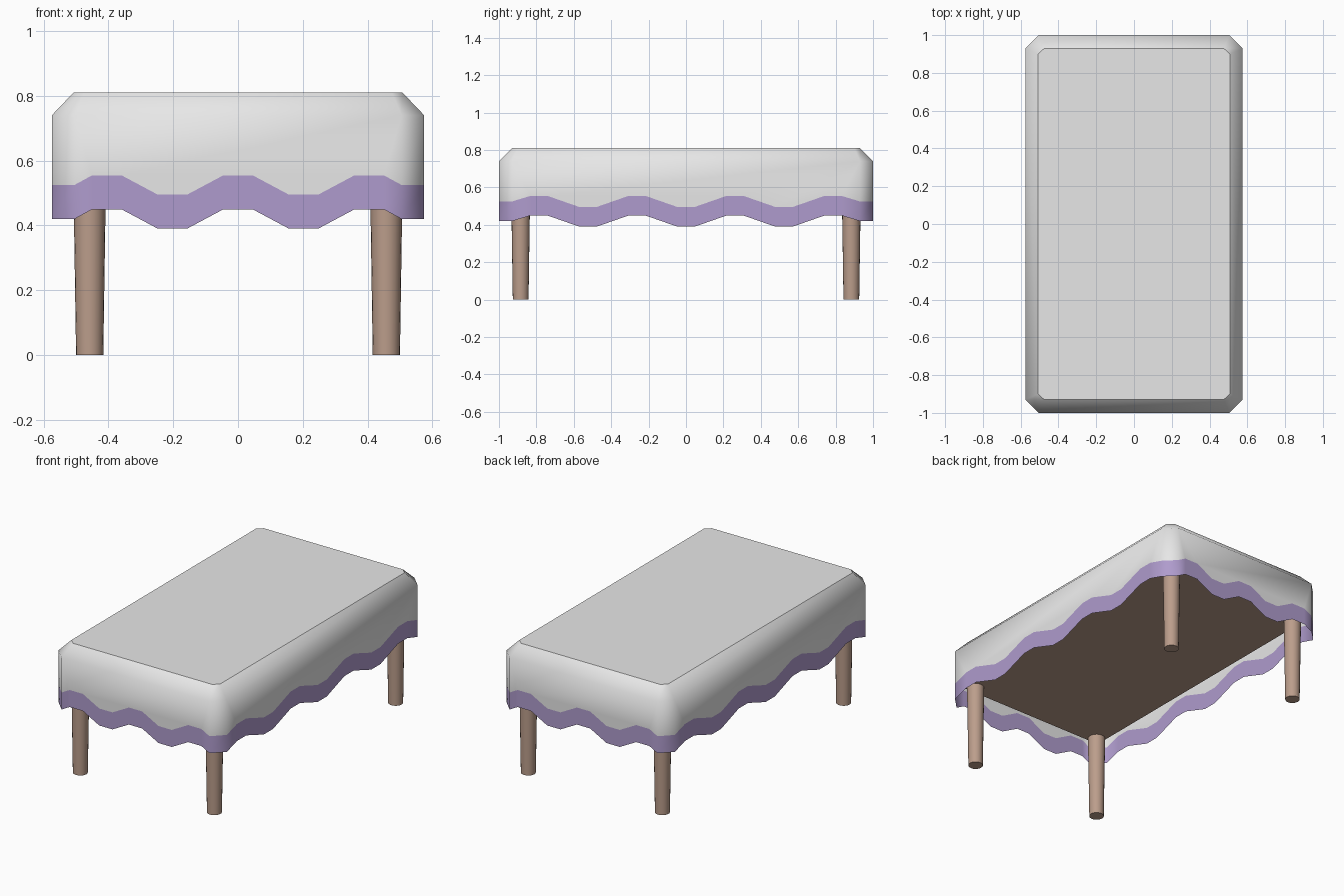
import bpy
import bmesh

cube = bpy.data.objects.get("Cube")
if cube:
    bpy.data.objects.remove(cube, do_unlink=True)


def material(name, rgb):
    mat = bpy.data.materials.new(name)
    mat.use_nodes = True
    color = (*rgb, 1)
    mat.diffuse_color = color
    mat.node_tree.nodes["Principled BSDF"].inputs["Base Color"].default_value = color
    return mat


GREY = material("pale grey cloth", (0.80, 0.80, 0.80))
PURPLE = material("purple trim", (0.43, 0.33, 0.61))
BROWN = material("brown wood", (0.50, 0.34, 0.26))

HALF_X, HALF_Y, CUT = 0.575, 1.0, 0.07
BOARD_Z, TRIM = 0.52, 0.105


def finish(bm, name, *mats):
    mesh = bpy.data.meshes.new(name)
    bm.to_mesh(mesh)
    bm.free()
    for mat in mats:
        mesh.materials.append(mat)
    obj = bpy.data.objects.new(name, mesh)
    bpy.context.collection.objects.link(obj)
    return obj


def hem(half, pitch, n):
    """Points (t, z) of one scalloped edge: alternating high and low flats."""
    pts = [(-half, 0.42)]
    for k in range(-n, n + 1):
        z = 0.45 if (n - k) % 2 == 0 else 0.39
        pts += [(k * pitch - 0.045, z), (k * pitch + 0.045, z)]
    return pts + [(half, 0.42)]


def make_cloth():
    bm = bmesh.new()
    short = hem(HALF_X - CUT, 0.2025, 2)
    long = hem(HALF_Y - CUT, 0.262, 3)
    sides = [
        (short, lambda t: (t, -HALF_Y)),
        (long, lambda t: (HALF_X, t)),
        (short, lambda t: (-t, HALF_Y)),
        (long, lambda t: (-HALF_X, -t)),
    ]

    # Purple hem strip, with the shoulder and top corners above each side
    lower, upper, shoulder, top = [], [], [], []
    for points, place in sides:
        lower.append([bm.verts.new((*place(t), z)) for t, z in points])
        upper.append([bm.verts.new((*place(t), z + TRIM)) for t, z in points])
        ends = [place(points[0][0]), place(points[-1][0])]
        shoulder += [bm.verts.new((x, y, 0.74)) for x, y in ends]
        for x, y in ends:
            # the top outline is inset, with small clipped corners
            tx = max(-0.508, min(0.508, x))
            ty = max(-0.93, min(0.93, y))
            if abs(x) < HALF_X - 0.01:
                tx -= 0.03 if x > 0 else -0.03
            else:
                ty -= 0.03 if y > 0 else -0.03
            top.append(bm.verts.new((tx, ty, 0.81)))

    low_ring, up_ring = sum(lower, []), sum(upper, [])
    count = len(low_ring)
    for i in range(count):
        j = (i + 1) % count
        face = bm.faces.new((low_ring[i], low_ring[j], up_ring[j], up_ring[i]))
        face.material_index = 1

    # Side panels, corner panels and sloping shoulder
    for s in range(4):
        a, b, c = 2 * s, 2 * s + 1, (2 * s + 2) % 8
        bm.faces.new(upper[s] + [shoulder[b], shoulder[a]])
        bm.faces.new((upper[s][-1], upper[(s + 1) % 4][0], shoulder[c], shoulder[b]))
    for i in range(8):
        j = (i + 1) % 8
        bm.faces.new((shoulder[i], shoulder[j], top[j], top[i]))
    lid = bm.faces.new(top)

    for face in bm.faces:
        face.smooth = True
    for edge in lid.edges:
        edge.smooth = False
    lid.smooth = False
    finish(bm, "tablecloth", GREY, PURPLE)


def make_board():
    bm = bmesh.new()
    bmesh.ops.create_cube(bm, size=1)
    bmesh.ops.scale(bm, vec=(1.01, 1.86, 0.2), verts=bm.verts)
    bmesh.ops.translate(bm, vec=(0, 0, BOARD_Z + 0.1), verts=bm.verts)
    finish(bm, "table_board", BROWN)


def make_leg(name, x, y):
    bm = bmesh.new()
    bmesh.ops.create_cone(bm, cap_ends=True, segments=20, radius1=0.042,
                          radius2=0.05, depth=BOARD_Z)
    bmesh.ops.translate(bm, vec=(x, y, BOARD_Z / 2), verts=bm.verts)
    for face in bm.faces:
        face.smooth = len(face.verts) == 4
    for edge in bm.edges:
        edge.smooth = all(len(f.verts) == 4 for f in edge.link_faces)
    finish(bm, name, BROWN)


make_cloth()
make_board()
for side, x in (("left", 0.458), ("right", -0.458)):
    for end, y in (("front", -0.884), ("back", 0.884)):
        make_leg(f"{end}_{side}_leg", x, y)
